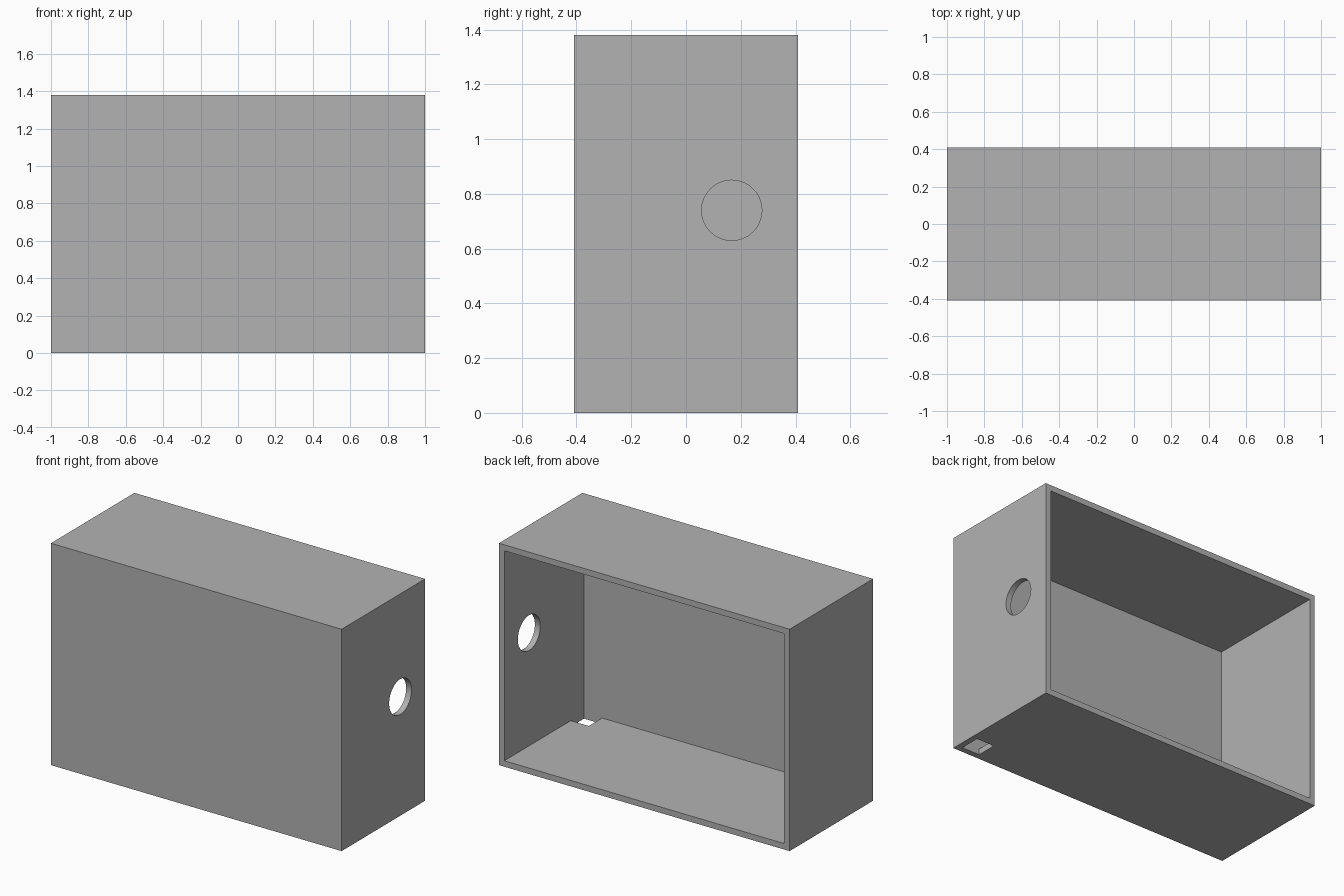
import bpy, bmesh, math
from mathutils import Matrix, Vector

default = bpy.data.objects.get("Cube")
if default:
    bpy.data.objects.remove(default, do_unlink=True)

X, Y, H = 1.0, 0.41, 1.38   # half width, half depth, height
WALL = 0.037
OVER = 0.1                  # how far cutters overshoot

grey = bpy.data.materials.new("plain grey")
grey.use_nodes = True
colour = (0.448, 0.448, 0.448, 1)
grey.diffuse_color = colour
grey.node_tree.nodes["Principled BSDF"].inputs["Base Color"].default_value = colour


def finish(name, bm):
    mesh = bpy.data.meshes.new(name)
    bm.to_mesh(mesh)
    bm.free()
    mesh.materials.append(grey)
    obj = bpy.data.objects.new(name, mesh)
    bpy.context.collection.objects.link(obj)
    return obj


def block(name, low, high):
    low, high = Vector(low), Vector(high)
    bm = bmesh.new()
    place = Matrix.Translation((low + high) / 2) @ Matrix.Diagonal((*(high - low), 1))
    bmesh.ops.create_cube(bm, size=1, matrix=place)
    return finish(name, bm)


def round_bar(name, centre, radius, length):
    bm = bmesh.new()
    place = Matrix.Translation(centre) @ Matrix.Rotation(math.pi / 2, 4, 'Y')
    bmesh.ops.create_cone(bm, cap_ends=True, segments=64, radius1=radius,
                          radius2=radius, depth=length, matrix=place)
    return finish(name, bm)


# Solid enclosure body
body = block("enclosure_body", (-X, -Y, 0), (X, Y, H))

# Cavity open at the back, cable hole in one side, drain slot in the floor corner
inner_x, inner_y = X - WALL, -Y + WALL
cutters = [
    block("cavity_cutter", (-inner_x, inner_y, WALL), (inner_x, Y + OVER, H - WALL)),
    round_bar("cable_hole_cutter", (X, 0.167, 0.74), 0.11, 2 * OVER),
    block("floor_slot_cutter", (inner_x - 0.124, inner_y, -OVER),
          (inner_x, inner_y + 0.13, WALL + OVER)),
]
bpy.ops.object.select_all(action='DESELECT')
bpy.context.view_layer.objects.active = body
body.select_set(True)
for cutter in cutters:
    cutter.hide_render = True
    mod = body.modifiers.new(cutter.name, 'BOOLEAN')
    mod.operation = 'DIFFERENCE'
    mod.solver = 'EXACT'
    mod.object = cutter
    bpy.ops.object.modifier_apply(modifier=mod.name)
    bpy.data.objects.remove(cutter, do_unlink=True)

# Smooth the round hole, keep the box edges crisp
bpy.ops.object.shade_smooth_by_angle(angle=math.radians(30))
